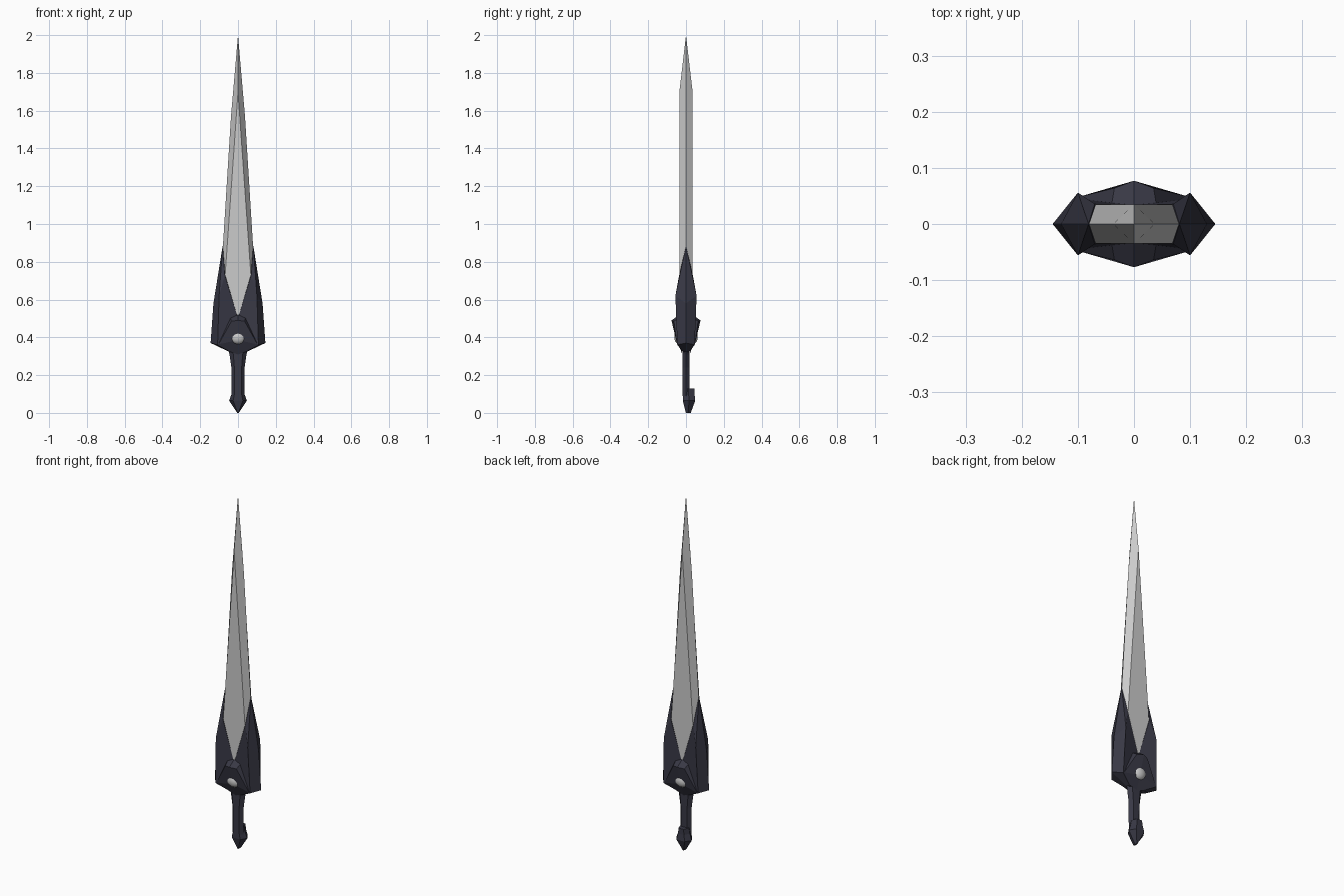
import bpy, bmesh

if "Cube" in bpy.data.objects:
    bpy.data.objects.remove(bpy.data.objects["Cube"])

dark = bpy.data.materials.new("dark_metal")
dark.diffuse_color = (0.04, 0.04, 0.06, 1)
dark.use_nodes = True
dark.node_tree.nodes["Principled BSDF"].inputs["Base Color"].default_value = dark.diffuse_color


def finish(bm, name, mat=None):
    bmesh.ops.remove_doubles(bm, verts=bm.verts, dist=1e-5)
    bmesh.ops.recalc_face_normals(bm, faces=bm.faces)
    me = bpy.data.meshes.new(name)
    bm.to_mesh(me)
    bm.free()
    if mat:
        me.materials.append(mat)
    ob = bpy.data.objects.new(name, me)
    bpy.context.collection.objects.link(ob)
    return ob


def mirrored(name, points, faces, mat=None):
    """Build one quarter (x > 0, y < 0) and mirror it across both axes."""
    bm = bmesh.new()
    for sx in (1, -1):
        for sy in (1, -1):
            v = {k: bm.verts.new((x * sx, y * sy, z)) for k, (x, y, z) in points.items()}
            for f in faces:
                bm.faces.new([v[k] for k in f.split()])
    return finish(bm, name, mat)


def loft(name, rings, mat):
    """Flat-sided hexagonal loft; each ring is z, half width, half depth, y centre."""
    bm = bmesh.new()
    loops = []
    for z, w, t, yc in rings:
        hexa = [(w, 0), (w * .55, t), (-w * .55, t), (-w, 0), (-w * .55, -t), (w * .55, -t)]
        loops.append([bm.verts.new((x, y + yc, z)) for x, y in hexa])
    for a, b in zip(loops, loops[1:]):
        for i in range(6):
            j = (i + 1) % 6
            bm.faces.new((a[i], a[j], b[j], b[i]))
    bm.faces.new(loops[0])
    bm.faces.new(loops[-1])
    return finish(bm, name, mat)


# Blade: flat centre facet with bevelled edges
mirrored("blade", {
    "tip": (0, 0, 2), "apex": (0, -.035, 1.7), "flat": (.068, -.035, .73),
    "base": (0, -.035, .5), "e1": (.037, 0, 1.57), "e2": (.08, 0, .88),
    "e3": (.08, 0, .73), "core": (0, 0, .5)},
    ["tip apex e1", "apex flat e2 e1", "apex base flat", "flat e3 e2", "flat base core e3"])

# Winged guard embracing the blade base
mirrored("guard", {
    "top": (.081, 0, .885), "mid": (.13, 0, .58), "low": (.145, 0, .37),
    "r1": (.1, -.056, .62), "r2": (.108, -.046, .36), "in1": (.07, -.036, .73),
    "in2": (0, -.034, .5), "n": (.045, -.018, .325), "n0": (0, -.018, .315),
    "ne": (.05, 0, .325), "core": (0, 0, .5), "nc": (0, 0, .315)},
    ["top r1 mid", "mid r1 r2 low", "top in1 r1", "in1 in2 r2 r1",
     "in2 n0 n r2", "r2 n ne low", "n n0 nc ne", "top core in2 in1"], dark)

# Raised hub that carries the gem
mirrored("guard_hub", {
    "peak": (0, -.077, .49), "q": (.035, -.064, .485), "r": (.103, -.047, .363),
    "g": (0, -.047, .385), "n": (.045, -.02, .325), "n0": (0, -.02, .31),
    "back": (0, -.033, .52), "qb": (.04, -.033, .505)},
    ["peak q r g", "g r n n0", "back qb q peak", "qb r q"], dark)

# Gems on both faces
for side, y in (("front", -.036), ("back", .036)):
    bpy.ops.mesh.primitive_uv_sphere_add(segments=24, ring_count=12, radius=1,
                                         location=(0, y, .4))
    gem = bpy.context.object
    gem.name = "gem_" + side
    gem.scale = (.04, .026, .036)
    bpy.ops.object.shade_smooth()

# Grip and pommel
loft("grip", [(.34, .053, .02, 0), (.31, .045, .018, 0), (.24, .035, .018, 0),
              (.09, .034, .018, 0)], dark)
loft("pommel", [(.13, .028, .03, .014), (.1, .034, .031, .014), (.065, .047, .033, .016),
                (0, .004, .013, .012)], dark)
